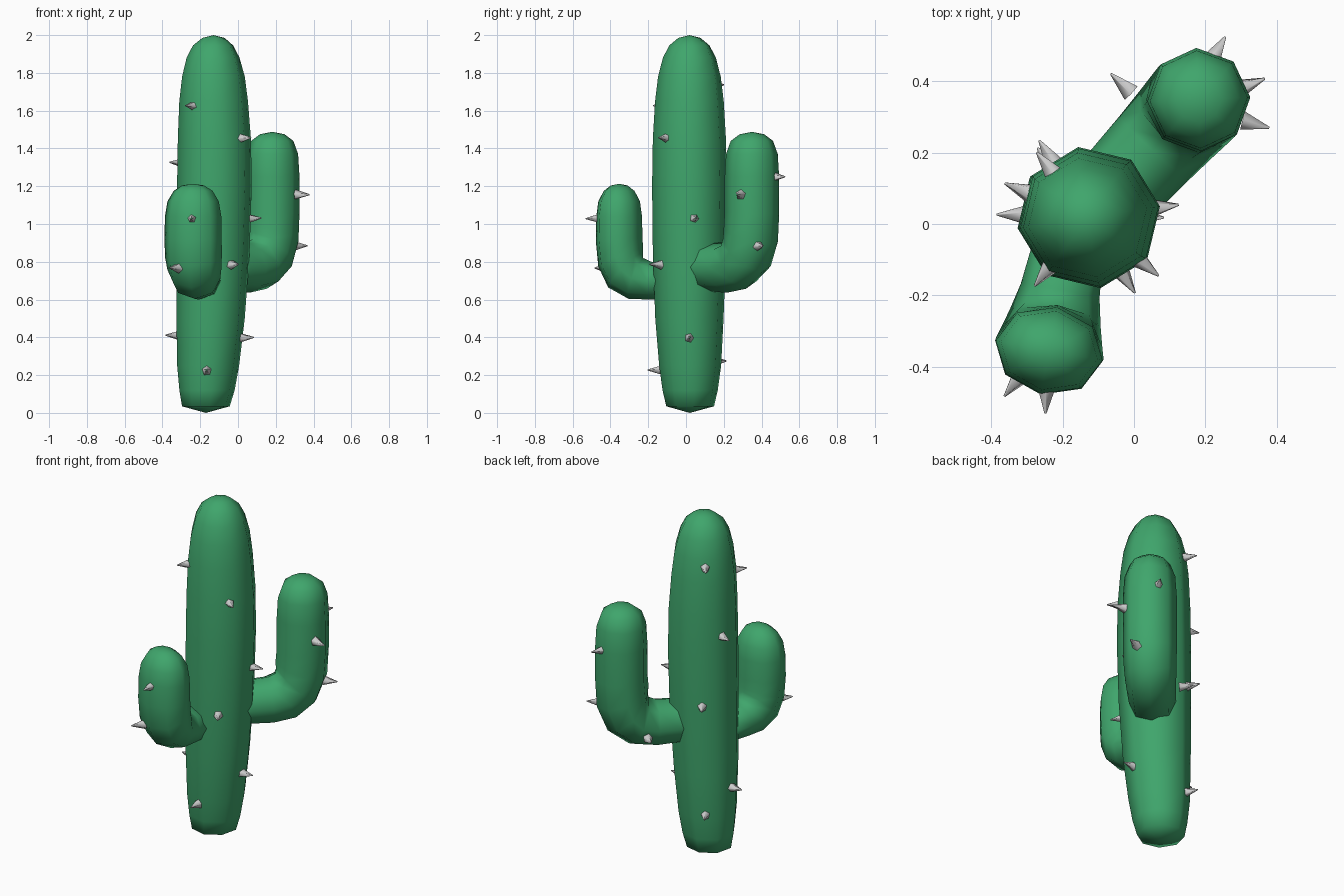
import bpy, bmesh
from math import sin, cos, radians, pi
from mathutils import Vector, Matrix

if "Cube" in bpy.data.objects:
    bpy.data.objects.remove(bpy.data.objects["Cube"])

UP = Vector((0, 0, 1))
green = bpy.data.materials.new("cactus_green")
green.diffuse_color = (0.05, 0.38, 0.15, 1)
green.use_nodes = True
green.node_tree.nodes["Principled BSDF"].inputs["Base Color"].default_value = green.diffuse_color


def finish(bm, name, mat=None):
    bmesh.ops.recalc_face_normals(bm, faces=bm.faces)
    me = bpy.data.meshes.new(name)
    bm.to_mesh(me)
    bm.free()
    for p in me.polygons:
        p.use_smooth = True
    ob = bpy.data.objects.new(name, me)
    bpy.context.collection.objects.link(ob)
    if mat:
        me.materials.append(mat)
    return ob


def loft(name, rings, start, tip, sides=8, phase=0.0):
    """rings: (centre, axis_a, axis_b) with axes already scaled by radius."""
    bm = bmesh.new()
    loops = []
    for c, a, b in rings:
        ts = [phase + 2 * pi * i / sides for i in range(sides)]
        loops.append([bm.verts.new(c + a * cos(t) + b * sin(t)) for t in ts])
    for lo, hi in zip(loops, loops[1:]):
        for i in range(sides):
            j = (i + 1) % sides
            bm.faces.new((lo[i], lo[j], hi[j], hi[i]))
    for loop, point in ((loops[0], start), (loops[-1], tip)):
        v = bm.verts.new(point)
        for i in range(sides):
            bm.faces.new((loop[i], loop[(i + 1) % sides], v))
    return finish(bm, name, green)


# trunk: centre x, z, radius
TRUNK = [(-0.17, 0.035, 0.128), (-0.164, 0.12, 0.148), (-0.158, 0.25, 0.166),
         (-0.145, 0.5, 0.183), (-0.132, 0.85, 0.196), (-0.125, 1.2, 0.2),
         (-0.125, 1.45, 0.196), (-0.129, 1.65, 0.184), (-0.13, 1.78, 0.168),
         (-0.132, 1.88, 0.142), (-0.132, 1.945, 0.108), (-0.13, 1.985, 0.06)]
loft("trunk", [(Vector((x, 0.018 + 0.004 * (z < 0.4), z)), Vector((r, 0, 0)), Vector((0, r, 0)))
               for x, z, r in TRUNK],
     Vector((-0.17, 0.02, 0)), Vector((-0.13, 0.018, 2.0)), phase=radians(9))


# arms: distance from base, z, tilt, radius in bend plane, radius sideways
def arm(name, base, azimuth, rings, tip):
    a = radians(azimuth)
    out = Vector((cos(a), sin(a), 0))
    side = UP.cross(out)
    base = Vector(base)
    secs = []
    for d, z, tilt, r, w in rings:
        t = radians(tilt)
        secs.append((base + out * d + UP * z,
                     (out * sin(t) - UP * cos(t)) * r, side * w))
    start = secs[0][0] - out * 0.02
    loft(name, secs, start, base + out * tip[0] + UP * tip[1])


arm("tall_arm", (-0.12, 0.02, 0), 47.5, [
    (0.06, 0.775, 0, 0.115, 0.115), (0.14, 0.77, 0, 0.127, 0.127),
    (0.26, 0.77, 3, 0.134, 0.132), (0.35, 0.79, 22, 0.143, 0.138),
    (0.41, 0.85, 47, 0.152, 0.143), (0.438, 0.94, 72, 0.15, 0.145),
    (0.446, 1.06, 88, 0.144, 0.145), (0.446, 1.25, 90, 0.144, 0.145),
    (0.446, 1.37, 90, 0.137, 0.137), (0.446, 1.44, 90, 0.112, 0.112),
    (0.446, 1.475, 90, 0.065, 0.065)],
    (0.446, 1.488))
arm("short_arm", (-0.172, 0.0, 0), 259.5, [
    (0.07, 0.70, 0, 0.095, 0.10), (0.19, 0.70, 2, 0.10, 0.112),
    (0.27, 0.712, 20, 0.115, 0.13), (0.325, 0.758, 45, 0.133, 0.145),
    (0.352, 0.825, 68, 0.13, 0.153), (0.36, 0.92, 87, 0.126, 0.154),
    (0.36, 1.04, 90, 0.123, 0.152), (0.36, 1.12, 90, 0.112, 0.138),
    (0.36, 1.175, 90, 0.083, 0.105), (0.36, 1.204, 90, 0.045, 0.06)],
    (0.36, 1.213))

# spines: small five-sided cones, open at the buried end
spine_bm = bmesh.new()


def spine(pos, direction):
    d = Vector(direction).normalized()
    m = Matrix.Translation(Vector(pos) + d * 0.022) @ UP.rotation_difference(d).to_matrix().to_4x4()
    bmesh.ops.create_cone(spine_bm, cap_ends=False, segments=5, radius1=0.028,
                          radius2=0.003, depth=0.078, matrix=m)


def trunk_spine(azimuth, z):
    for (x0, z0, r0), (x1, z1, r1) in zip(TRUNK, TRUNK[1:]):
        if z0 <= z < z1:
            k = (z - z0) / (z1 - z0)
            x, r = x0 + (x1 - x0) * k, (r0 + (r1 - r0) * k) * 0.985
            c, s = cos(radians(azimuth)), sin(radians(azimuth))
            spine((x + r * c, 0.018 + r * s, z), (c, s, 0.03))


for az, z in [(232, 1.625), (320, 1.455), (158, 1.325), (8, 1.03), (303, 0.785),
              (178, 0.41), (0, 0.398), (268, 0.225), (128, 1.735), (122, 0.92),
              (120, 0.273)]:
    trunk_spine(az, z)

for pos, d in [((0.32, 0.285, 1.155), (0.95, -0.25, 0)),
               ((0.31, 0.385, 0.885), (0.93, 0.37, 0)),
               ((0.225, 0.472, 1.25), (0.5, 0.85, 0)),
               ((-0.02, 0.38, 0.75), (-0.72, 0.66, 0.1)),
               ((-0.245, -0.47, 1.028), (-0.05, -1, 0)),
               ((-0.325, -0.435, 0.767), (-0.6, -0.75, 0))]:
    spine(pos, d)
finish(spine_bm, "spines")
